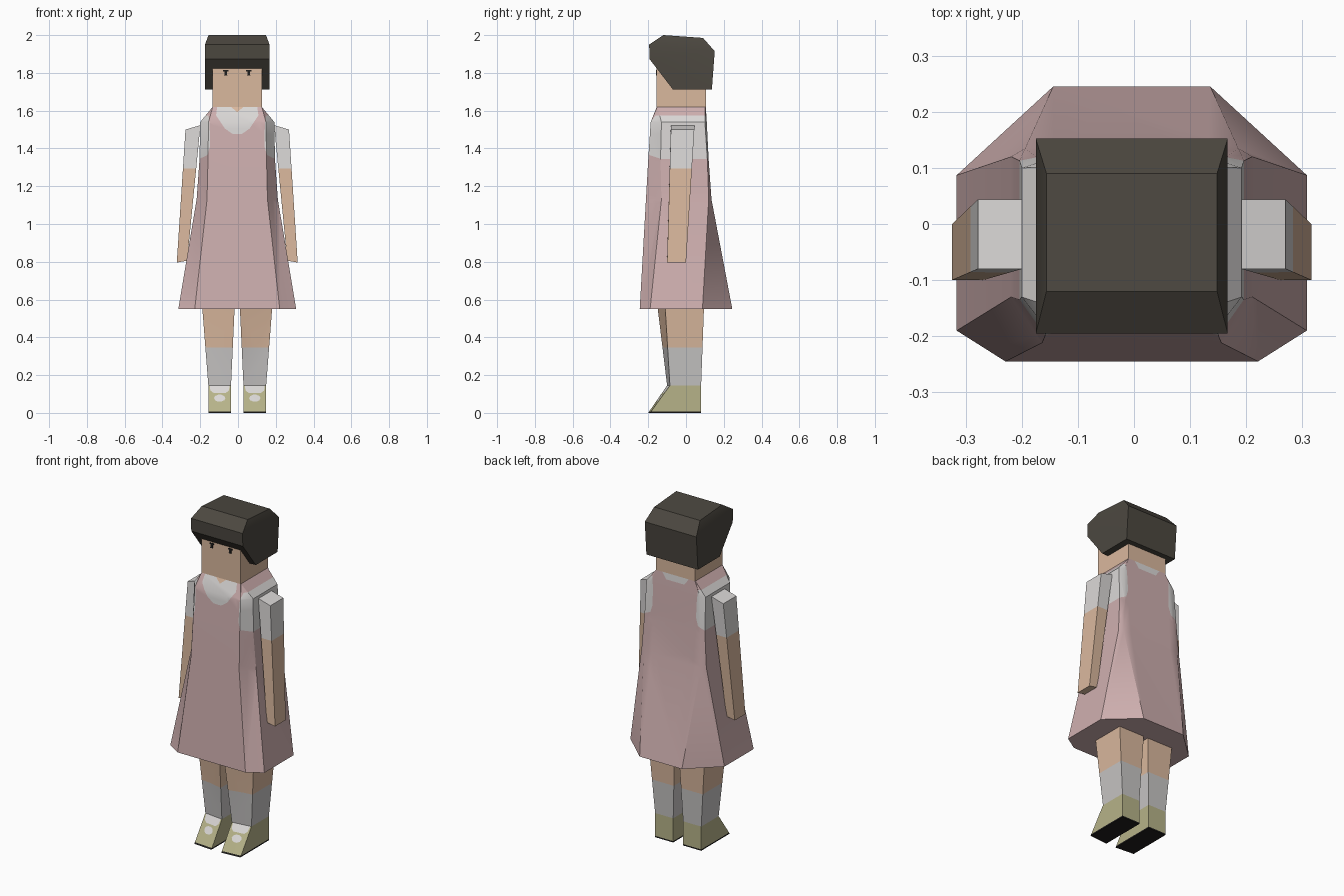
import bpy, bmesh, math
from mathutils import Vector

if "Cube" in bpy.data.objects:
    bpy.data.objects.remove(bpy.data.objects["Cube"], do_unlink=True)

OFFSET = -0.004


def make_mat(name, rgb):
    m = bpy.data.materials.new(name)
    m.use_nodes = True
    m.diffuse_color = (*rgb, 1)
    m.node_tree.nodes["Principled BSDF"].inputs["Base Color"].default_value = (*rgb, 1)
    return m


PINK = make_mat("dress pink", (0.62, 0.43, 0.43))
SKIN = make_mat("skin", (0.70, 0.48, 0.34))
WHITE = make_mat("blouse white", (0.71, 0.69, 0.68))
SOCK = make_mat("sock grey", (0.57, 0.555, 0.55))
OLIVE = make_mat("shoe olive", (0.47, 0.45, 0.25))
HAIR = make_mat("hair dark brown", (0.072, 0.064, 0.051))
BLACK = make_mat("sole and eye black", (0.014, 0.013, 0.012))


def loft(rings):
    """Skin a stack of equal rings and cap both ends."""
    bm = bmesh.new()
    rows = [[bm.verts.new(p) for p in r] for r in rings]
    n = len(rows[0])
    for a, b in zip(rows, rows[1:]):
        for i in range(n):
            j = (i + 1) % n
            bm.faces.new((a[i], a[j], b[j], b[i]))
    bm.faces.new(rows[0])
    bm.faces.new(rows[-1])
    bmesh.ops.remove_doubles(bm, verts=bm.verts, dist=0.001)
    bmesh.ops.recalc_face_normals(bm, faces=bm.faces)
    bmesh.ops.triangulate(bm, faces=bm.faces)
    return bm


def rect(x0, x1, y0, y1, z, y0_outer=None):
    """Ring with an optional different front depth on its outer (x1) side."""
    yo = y0 if y0_outer is None else y0_outer
    return [(x0, y0, z), (x1, yo, z), (x1, y1, z), (x0, y1, z)]


def paint(bm, index, outline, where=lambda f: True):
    """Cut a convex x-z outline into the chosen faces and recolour its inside."""
    pts = [Vector((x, 0, z)) for x, z in outline]
    mid = sum(pts, Vector()) / len(pts)
    planes = []
    for a, b in zip(pts, pts[1:] + pts[:1]):
        no = (b - a).cross(Vector((0, 1, 0))).normalized()
        planes.append((a, no if no.dot(mid - a) < 0 else -no))

    def inside(done):
        bm.normal_update()
        return [f for f in bm.faces if where(f) and
                all((f.calc_center_median() - co).dot(no) < 1e-5 for co, no in done)]

    for k, (co, no) in enumerate(planes):
        faces = inside(planes[:k])
        edges = {e for f in faces for e in f.edges}
        verts = {v for f in faces for v in f.verts}
        bmesh.ops.bisect_plane(bm, geom=faces + list(edges) + list(verts),
                               dist=1e-5, plane_co=co, plane_no=no)
    for f in inside(planes):
        f.material_index = index


def band(bm, index, z0, z1):
    paint(bm, index, [(-1, z0), (1, z0), (1, z1), (-1, z1)])


def finish(bm, name, mats, angle=30, mirrored=False):
    """Make the object, plus its mirror image where there is a pair."""
    for side in ((1, -1) if mirrored else (1,)):
        if side < 0:
            for v in bm.verts:
                v.co.x *= -1
            bmesh.ops.reverse_faces(bm, faces=bm.faces)
        label = name if not mirrored else ("left_" if side > 0 else "right_") + name
        me = bpy.data.meshes.new(label)
        bm.to_mesh(me)
        for m in mats:
            me.materials.append(m)
        ob = bpy.data.objects.new(label, me)
        ob.location.x = OFFSET
        bpy.context.collection.objects.link(ob)
        bpy.ops.object.select_all(action="DESELECT")
        ob.select_set(True)
        bpy.context.view_layer.objects.active = ob
        bpy.ops.object.shade_smooth_by_angle(angle=math.radians(angle))
    bm.free()


def front(f):
    return f.normal.y < -0.3


def back(f):
    return f.normal.y > 0.3 or (f.normal.y > -0.3 and f.calc_center_median().y > 0.1)


# Dress: half outlines from front to back, mirrored into full rings
sections = [
    (0.55, [(0.225, -0.245), (0.312, -0.19), (0.312, 0.087), (0.14, 0.245)]),
    (1.13, [(0.16, -0.212), (0.215, -0.13), (0.215, 0.12), (0.19, 0.135)]),
    (1.34, [(0.155, -0.2), (0.2, -0.135), (0.2, 0.113), (0.17, 0.12)]),
    (1.54, [(0.152, -0.187), (0.196, -0.13), (0.196, 0.1), (0.165, 0.11)]),
    (1.62, [(0.13, -0.155), (0.13, -0.152), (0.13, 0.102), (0.13, 0.105)]),
]
dress = loft([[(x, y, z) for x, y in half] + [(-x, y, z) for x, y in reversed(half)]
              for z, half in sections])
for s in (1, -1):
    # Sleeve openings showing the blouse
    paint(dress, 1, [(s * x, z) for x, z in [(0.152, 1.575), (0.146, 1.52), (0.144, 1.41),
                                            (0.158, 1.365), (0.2, 1.345), (0.4, 1.345),
                                            (0.4, 1.575)]])
# Collar, throat and back collar
paint(dress, 1, [(-0.105, 1.63), (-0.112, 1.575), (-0.065, 1.505), (-0.025, 1.477),
                 (0.025, 1.477), (0.065, 1.505), (0.112, 1.575), (0.105, 1.63)], front)
paint(dress, 2, [(-0.045, 1.63), (0, 1.592), (0.045, 1.63)], front)
paint(dress, 1, [(-0.095, 1.63), (-0.06, 1.582), (0.06, 1.582), (0.095, 1.63)], back)
finish(dress, "dress", [PINK, WHITE, SKIN])

# Head
finish(loft([rect(-0.13, 0.13, -0.155, 0.105, z) for z in (1.615, 1.9)]), "head", [SKIN])

# Hair: side profile as a convex block with narrowed top
profile = [(-0.195, 1.95), (-0.12, 2.0), (0.09, 1.985), (0.152, 1.915),
           (0.137, 1.713), (-0.07, 1.713), (-0.193, 1.873)]
hair = bmesh.new()
for y, z in profile:
    for s in (1, -1):
        hair.verts.new((s * (0.152 if z > 1.97 else 0.171), y, z))
bmesh.ops.convex_hull(hair, input=hair.verts)
bmesh.ops.recalc_face_normals(hair, faces=hair.faces)
finish(hair, "hair", [HAIR], angle=36)

# Eyes: thin plates for lash, iris and lower lid
for label, w, z0, z1 in [("lash", 0.014, 1.808, 1.816), ("iris", 0.007, 1.79, 1.808),
                         ("lower_lid", 0.009, 1.786, 1.79)]:
    finish(loft([rect(0.061 - w, 0.061 + w, -0.158, -0.154, z) for z in (z0, z1)]),
           "eye_" + label, [BLACK], mirrored=True)

# Arms with short white sleeves
arm = loft([
    [(0.265, -0.1, 0.806), (0.32, -0.1, 0.796), (0.32, 0.0, 0.796), (0.265, 0.0, 0.806)],
    [(0.195, -0.08, 1.523), (0.274, -0.08, 1.5), (0.274, 0.044, 1.5), (0.195, 0.044, 1.523)],
])
band(arm, 1, 1.295, 1.7)
finish(arm, "arm", [SKIN, WHITE], mirrored=True)

# Legs with knee socks
leg = loft([rect(0.033, 0.153, -0.1, 0.08, 0.145, -0.085),
            rect(0.014, 0.185, -0.15, 0.095, 0.555, -0.11)])
band(leg, 1, 0, 0.345)
finish(leg, "leg", [SKIN, SOCK], mirrored=True)

# Shoes with dark soles, open instep and strap
shoe = loft([rect(0.033, 0.153, -0.2, 0.08, 0, -0.19),
             rect(0.033, 0.153, -0.1, 0.08, 0.145, -0.085)])
band(shoe, 1, -0.1, 0.008)
paint(shoe, 2, [(0.04, 0.146), (0.044, 0.118), (0.06, 0.106),
                (0.126, 0.106), (0.142, 0.118), (0.146, 0.146)], front)
oval = [(0.093 + 0.03 * math.cos(a), 0.078 + 0.019 * math.sin(a))
        for a in (math.tau * i / 10 for i in range(10))]
paint(shoe, 2, oval, front)
finish(shoe, "shoe", [OLIVE, BLACK, WHITE], mirrored=True)
